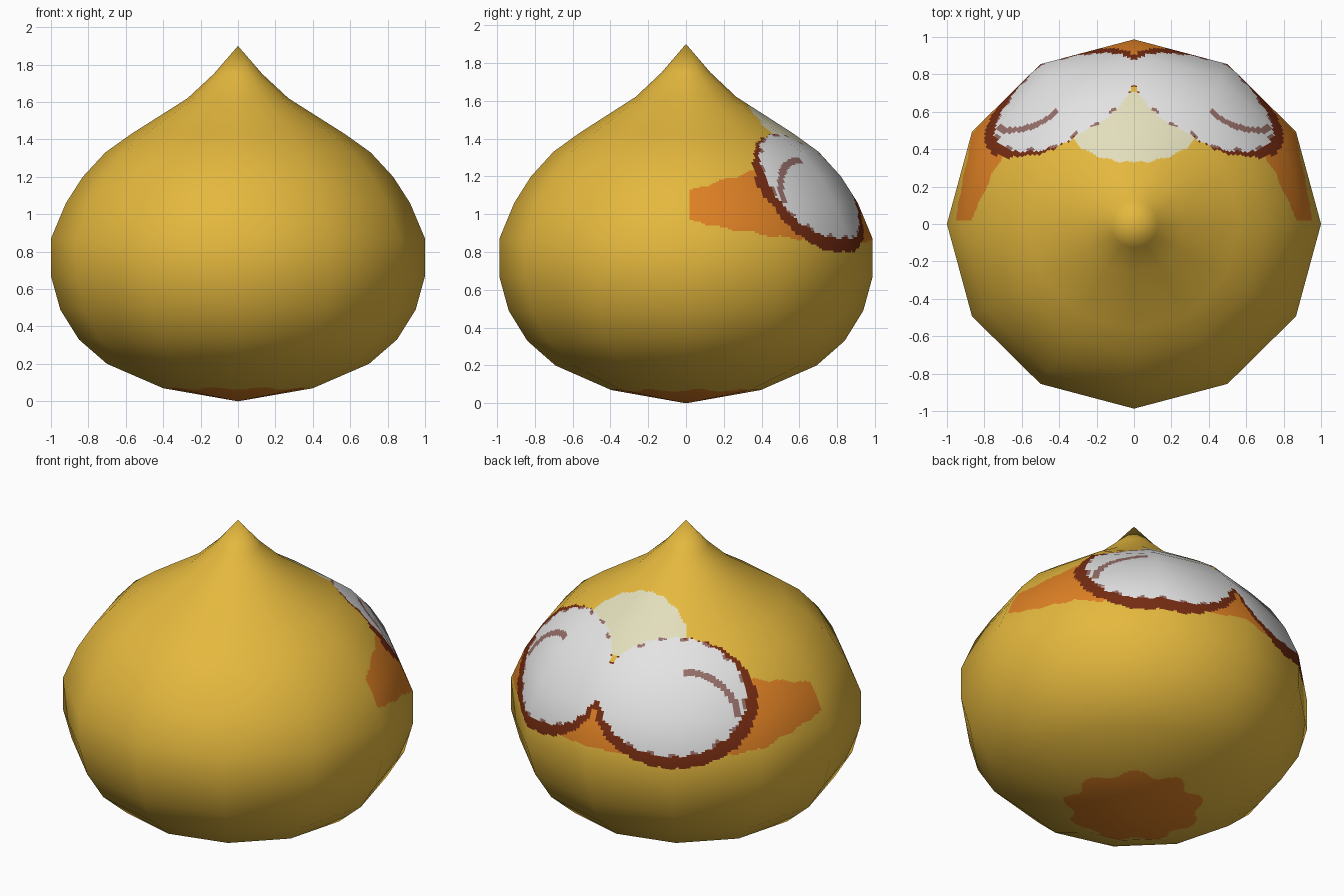
import bpy, bmesh
from math import sin, cos, pi, ceil, hypot, radians, atan2
from mathutils import Vector

cube = bpy.data.objects.get("Cube")
if cube:
    bpy.data.objects.remove(cube, do_unlink=True)

SIDES, SUB, STEP = 12, 24, 0.011


def material(name, rgb):
    mat = bpy.data.materials.new(name)
    mat.use_nodes = True
    mat.diffuse_color = (*rgb, 1)
    bsdf = mat.node_tree.nodes["Principled BSDF"]
    bsdf.inputs["Base Color"].default_value = (*rgb, 1)
    bsdf.inputs["Roughness"].default_value = 0.8
    return mat


YELLOW, ORANGE, WHITE, PALE, BROWN, MAUVE = range(6)
MATERIALS = [
    material("yellow", (0.78, 0.48, 0.048)),
    material("orange", (0.74, 0.22, 0.018)),
    material("white", (0.78, 0.77, 0.77)),
    material("pale_cream", (0.76, 0.73, 0.5)),
    material("dark_brown", (0.18, 0.025, 0.006)),
    material("mauve", (0.3, 0.155, 0.14)),
]

# Body outline as (radius, height), from the base to the pointed tip
PROFILE = [(0, 0), (0.4, 0.07), (0.7, 0.2), (0.85, 0.33), (0.95, 0.49), (1, 0.67),
           (1, 0.87), (0.92, 1.06), (0.83, 1.2), (0.71, 1.33), (0.57, 1.43),
           (0.27, 1.62), (0.13, 1.75), (0, 1.9)]


def outline_normals():
    """Average the directions of neighbouring outline segments."""
    segs = [Vector((b[1] - a[1], a[0] - b[0])).normalized()
            for a, b in zip(PROFILE, PROFILE[1:])]
    inner = [(a + b).normalized() for a, b in zip(segs, segs[1:])]
    return [Vector((0, -1))] + inner + [Vector((0, 1))]


def fine_rows():
    """Split the outline finely so the painted edges are crisp."""
    pts, nors = [Vector(p) for p in PROFILE], outline_normals()
    rows = []
    for i in range(len(pts) - 1):
        n = ceil((pts[i + 1] - pts[i]).length / STEP)
        for k in range(n):
            rows.append((pts[i].lerp(pts[i + 1], k / n), nors[i].lerp(nors[i + 1], k / n)))
    return rows + [(pts[-1], nors[-1])]


def fine_ring():
    """Unit directions around the twelve-sided body."""
    corners = [Vector((cos(2 * pi * k / SIDES), 0.987 * sin(2 * pi * k / SIDES)))
               for k in range(SIDES)]
    return [corners[k].lerp(corners[(k + 1) % SIDES], s / SUB)
            for k in range(SIDES) for s in range(SUB)]


def ellipse(u, w, cu, cw, ru, rw):
    return hypot((u - cu) / ru, (w - cw) / rw)


TURN, TILT = radians(35), radians(25)


def paint(p):
    """Choose the colour of a face from its centre."""
    x, y, z = abs(p.x), p.y, p.z
    if z < 0.068 + 0.006 * sin(9 * atan2(y, x)):
        return ORANGE
    if y < 0.01:
        return YELLOW
    # Slanted plane facing each eye
    u = x * cos(TURN) - y * sin(TURN)
    w = (1.9 - z) * cos(TILT) + (x * sin(TURN) + y * cos(TURN)) * sin(TILT)
    angle = atan2(w - 1.006, u + 0.073)
    ripple = 0.012 * sin(26 * angle)
    eye = ellipse(u, w, -0.073, 1.006, 0.418, 0.339) + ripple
    if eye < 1:
        # Curved crease across the eye, and broken rim
        crease = abs(hypot(u + 0.011, w - 1.186) - 0.322) < 0.019
        if crease and u > -0.017 and w < 1.12:
            return MAUVE
        if eye > 0.95 and sin(17 * angle) > 0.45 and u > -0.35:
            return MAUVE
        return WHITE
    if ellipse(u, w, -0.056, 1.04, 0.463, 0.373) + ripple < 1:
        return BROWN
    # Pale spot above the eyes
    if z > 1.2 and ellipse(x, y, 0, 0.52, 0.345, 0.19) + 0.02 * sin(60 * x) < 1:
        return PALE
    # Orange band around the eyes
    edge = 0.006 * sin(40 * y)
    if 0.85 + 0.12 * (1 - y) ** 2 + edge < z < min(1.12 + 0.3 * y, 1.24) + edge:
        return ORANGE
    return YELLOW


def build_body():
    rows, ring = fine_rows(), fine_ring()
    bm = bmesh.new()
    normals, loops = [], []
    for point, nor in rows:
        r, z = point
        pole = r < 1e-6
        loop = []
        for d in ([Vector((0, 0))] if pole else ring):
            loop.append(bm.verts.new((r * d.x, r * d.y, z)))
            normals.append(Vector((nor.x * d.x, nor.x * d.y, nor.y)).normalized())
        loops.append(loop * len(ring) if pole else loop)
    for low, high in zip(loops, loops[1:]):
        for k in range(len(ring)):
            j = (k + 1) % len(ring)
            quad = dict.fromkeys((low[k], low[j], high[j], high[k]))
            face = bm.faces.new(list(quad))
            face.smooth = True
            face.material_index = paint(face.calc_center_median())
    mesh = bpy.data.meshes.new("body")
    bm.to_mesh(mesh)
    bm.free()
    for mat in MATERIALS:
        mesh.materials.append(mat)
    # Soft shading over the broad flat panels
    mesh.normals_split_custom_set_from_vertices(normals)
    body = bpy.data.objects.new("body", mesh)
    bpy.context.collection.objects.link(body)


build_body()
